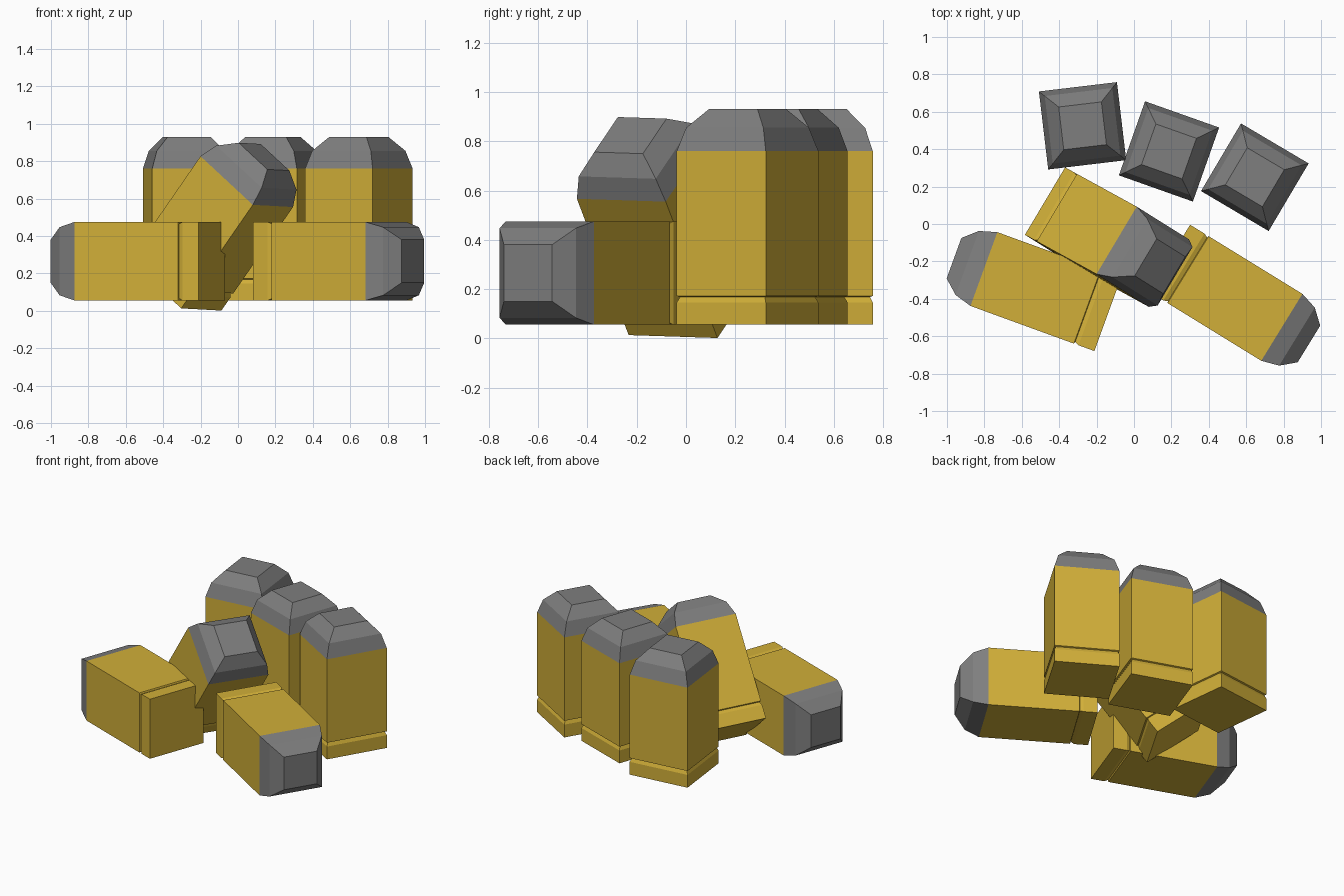
import bpy, bmesh
from math import radians, cos, sin
from mathutils import Matrix, Vector

cube = bpy.data.objects.get("Cube")
if cube:
    bpy.data.objects.remove(cube)


def material(name, rgb):
    m = bpy.data.materials.new(name)
    m.use_nodes = True
    m.diffuse_color = (*rgb, 1)
    m.node_tree.nodes["Principled BSDF"].inputs["Base Color"].default_value = (*rgb, 1)
    return m


brass = material("brass_yellow", (0.64, 0.43, 0.04))
lead = material("lead_grey", (0.21, 0.21, 0.21))

# Half width and height of each square ring, from the base up to the tip
TIP_START = 0.705
PROFILE = [(0.21, 0), (0.21, 0.09), (0.2, 0.113), (0.21, 0.117),
           (0.21, TIP_START), (0.182, 0.8), (0.115, 0.875)]


def round_block(name, base, axis, side):
    """Square cartridge standing on base, pointing along axis."""
    bm = bmesh.new()
    rings = [[bm.verts.new((x * h, y * h, z))
              for x, y in ((-1, -1), (1, -1), (1, 1), (-1, 1))]
             for h, z in PROFILE]
    bm.faces.new(rings[0][::-1])
    bm.faces.new(rings[-1])
    for low, high in zip(rings, rings[1:]):
        for i in range(4):
            j = (i + 1) % 4
            bm.faces.new((low[i], low[j], high[j], high[i]))
    # Grey tip above the casing
    for f in bm.faces:
        f.material_index = int(f.calc_center_median().z > TIP_START)
    mesh = bpy.data.meshes.new(name)
    bm.to_mesh(mesh)
    bm.free()
    mesh.materials.append(brass)
    mesh.materials.append(lead)
    ob = bpy.data.objects.new(name, mesh)
    bpy.context.collection.objects.link(ob)
    # Orthonormal frame from the two directions
    a = Vector(axis).normalized()
    y = a.cross(Vector(side)).normalized()
    x = y.cross(a)
    ob.matrix_world = Matrix.Translation(base) @ Matrix((x, y, a)).transposed().to_4x4()
    return ob


def heading(degrees):
    return (cos(radians(degrees)), sin(radians(degrees)), 0)


UP = (0, 0, 1)

# Standing row at the back
for name, x, y, turn in (("standing_round_right", -0.275, 0.525, 6.8),
                         ("standing_round_middle", 0.187, 0.388, -19.5),
                         ("standing_round_left", 0.646, 0.25, -30.6)):
    round_block(name, (x, y, 0.055), UP, heading(turn))

# Rounds lying on their sides at the front
for name, x, y, turn in (("lying_round_right", -0.14, -0.482, 160),
                         ("lying_round_left", 0.19, -0.183, -31.6)):
    round_block(name, (x, y, 0.265), heading(turn), UP)

# Round leaning across the middle
round_block("leaning_round", (-0.336, 0.035, 0.137),
            (0.543, -0.298, 0.785), (0.505, 0.86, -0.036))
